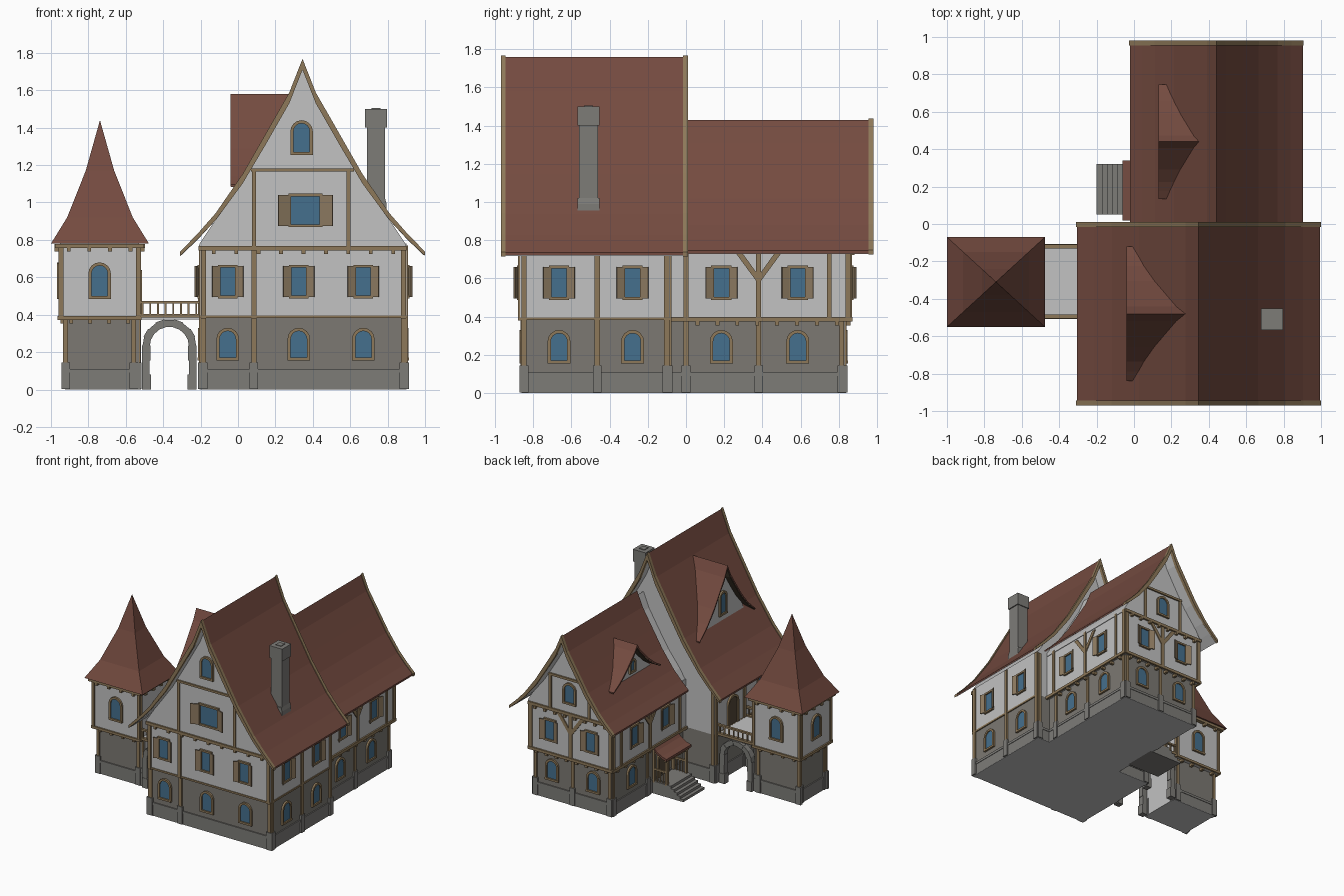
import bpy, bmesh, math
from mathutils import Matrix, Vector

if "Cube" in bpy.data.objects:
    bpy.data.objects.remove(bpy.data.objects["Cube"])

COLOURS = {"plaster": (.54, .54, .54), "stone": (.20, .19, .17), "dressed_stone": (.205, .20, .187),
           "timber": (.27, .19, .10), "shutter_wood": (.26, .19, .115), "dark_wood": (.09, .065, .04),
           "roof_tile": (.175, .07, .051), "glass": (.06, .16, .27)}
mats = {}
for n, c in COLOURS.items():
    mats[n] = bpy.data.materials.new(n)
    mats[n].diffuse_color = (*c, 1)
parts = {}
I = Matrix.Identity(4)
ANGLE = {"front": 0, "right": 90, "back": 180, "left": 270}


def prism(name, mat, pts, y0, y1, M=I):
    """Extrude an (x, z) polygon from y0 to y1 into the named part."""
    if name not in parts:
        parts[name] = (mat, bmesh.new())
    bm = parts[name][1]
    a = [bm.verts.new(M @ Vector((x, y0, z))) for x, z in pts]
    b = [bm.verts.new(M @ Vector((x, y1, z))) for x, z in pts]
    bm.faces.new(a)
    bm.faces.new(b[::-1])
    for i in range(len(a)):
        j = (i + 1) % len(a)
        bm.faces.new((a[i], b[i], b[j], a[j]))


def box(name, mat, x0, x1, y0, y1, z0, z1, M=I):
    prism(name, mat, [(x0, z0), (x1, z0), (x1, z1), (x0, z1)], y0, y1, M)


def spot(side, plane, c):
    """Frame on a wall: local x along it, local -y outward."""
    p = (c, plane, 0) if side in ("front", "back") else (plane, c, 0)
    return Matrix.Translation(p) @ Matrix.Rotation(math.radians(ANGLE[side]), 4, 'Z')


def post(side, plane, c, z0, z1, w=.028, d=.009, name="timber_posts"):
    box(name, "timber", -w / 2, w / 2, -d, .004, z0, z1, spot(side, plane, c))


def rail(side, plane, c0, c1, z0, z1, d=.012):
    post(side, plane, (c0 + c1) / 2, z0, z1, abs(c1 - c0), d, "timber_beams")


def brackets(side, plane, c0, c1, z, n, d=.03):
    for i in range(n):
        post(side, plane, c0 + (c1 - c0) * i / (n - 1), z - .022, z, .02, d, "beam_brackets")


def braces(side, plane, c, z0=.59, z1=.74, spread=.11):
    M = spot(side, plane, c)
    for s in (-1, 1):
        prism("timber_braces", "timber", [(0, z0 - .02), (0, z0 + .025), (s * (spread - .02), z1), (s * (spread + .015), z1)], -.008, .003, M)


def arch(w, z0, z1, n=8):
    r = w / 2
    return [(-r, z0)] + [(-r * math.cos(math.pi * i / n), z1 - r + r * math.sin(math.pi * i / n)) for i in range(n + 1)] + [(r, z0)]


def arched(side, plane, c, z0, z1, w=.12, mat="glass"):
    M = spot(side, plane, c)
    inner = arch(w - .034, z0, z1 - .017)
    prism("window_glass" if mat == "glass" else "doors", mat, inner, -.005, .003, M)
    prism("arched_frames", "timber", arch(w, z0, z1) + inner[::-1], -.015, .003, M)
    if mat == "glass":
        box("window_sills", "timber", -w / 2, w / 2, -.016, .003, z0 - .006, z0 + .01, M)


def shuttered(side, plane, c, z0=.50, z1=.655, w=.09, sw=.042):
    M = spot(side, plane, c)
    box("window_glass", "glass", -w / 2, w / 2, -.005, .003, z0, z1, M)
    for a, b in ((z0 - .012, z0 + .003), (z1 - .003, z1 + .012)):
        box("window_sills", "timber", -w / 2 - .008, w / 2 + .008, -.016, .003, a, b, M)
    for s in (-1, 1):
        box("window_jambs", "timber", s * w / 2 - .006, s * w / 2 + .006, -.014, .003, z0, z1, M)
        H = M @ Matrix.Translation((s * w / 2, -.01, 0)) @ Matrix.Rotation(-s * math.radians(22), 4, 'Z')
        box("shutters", "shutter_wood", min(0, s * sw), max(0, s * sw), -.008, 0, z0 - .005, z1 + .005, H)


def pier(side, plane, c, w=.045):
    box("plinth_piers", "dressed_stone", -w / 2, w / 2, -.015, .01, .003, .145, spot(side, plane, c))


def plinth(x0, x1, y0, y1):
    """Footing, band course and pale underside."""
    for e, a, b in ((.005, .003, .09), (.009, .09, .11)):
        box("plinth", "dressed_stone", x0 - e, x1 + e, y0 - e, y1 + e, a, b)
    box("floor_slab", "plaster", x0 - .005, x1 + .005, y0 - .005, y1 + .005, 0, .0032)


# Flared roof curve shared by both houses and the dormers (half width, height fractions)
CURVE = [(0, 1), (.108, .825), (.31, .60), (.49, .40), (.71, .198), (.86, .09), (1, 0)]


def curve(c, half, z0, z1, lo=0.0):
    """Roof line; lo drops it vertically, less towards the flat eaves."""
    r = [(f * half, z0 + h * (z1 - z0) + lo * (.4 + .6 * min(1, h * 2))) for f, h in CURVE]
    return [(c - x, z) for x, z in r[::-1]] + [(c + x, z) for x, z in r[1:]]


def roof(name, c, half, z0, z1, y0, y1, M=I, t=.034, under="plaster"):
    prism(name, "roof_tile", curve(c, half, z0, z1) + curve(c, half, z0, z1, -t)[::-1], y0, y1, M)
    prism(name + "_lining", under, curve(c, half - .003, z0, z1, -t + .003) + curve(c, half - .003, z0, z1, -t - .008)[::-1], y0 + .003, y1 - .003, M)


def gable(name, c, half, z0, z1, wall, base, y0, y1, M=I):
    top = [p for p in curve(c, half, z0, z1, -.04) if abs(p[0] - c) < wall - .01]
    prism(name, "plaster", [(c - wall, base), (c - wall, base + .025)] + top + [(c + wall, base + .025), (c + wall, base)], y0, y1, M)


def barge(c, half, z0, z1, y):
    prism("bargeboards", "timber", curve(c, half + .004, z0, z1, .008) + curve(c, half + .004, z0, z1, -.05)[::-1], y - .013, y + .013)


# Main house walls, roof and gable timbers
box("main_stone_walls", "stone", -.20, .897, -.857, -.085, .003, .39)
box("main_upper_walls", "plaster", -.20, .90, -.87, -.085, .39, .78)
plinth(-.20, .897, -.857, -.085)
gable("main_gable", .345, .65, .735, 1.765, .55, .755, -.882, -.085)
roof("main_roof", .345, .65, .735, 1.76, -.955, 0)
for y in (-.957, -.003):
    barge(.345, .65, .735, 1.76, y)
for x in (-.185, .085, .885):
    post("front", -.87, x, .38, .76)
    post("front", -.857, x, .14, .39)
    pier("front", -.857, x)
for y in (-.848, -.465, -.10):
    for s, p in (("right", .90), ("left", -.20)):
        post(s, p, y, .14, .77)
        pier(s, p, y)
for x in (-.185, .885):
    post("back", -.085, x, .14, .76)
    pier("back", -.085, x)
rail("front", -.87, -.20, .90, .382, .396, .006)
rail("right", .90, -.87, -.085, .382, .396, .006)
rail("left", -.20, -.87, -.085, .382, .396, .006)
rail("front", -.882, -.21, .90, .744, .768)
brackets("front", -.87, -.13, .83, .746, 9, .02)
rail("front", -.882, .07, .62, 1.165, 1.182)
for x in (.085, .59):
    post("front", -.882, x, .76, 1.17, .022)
for x in (-.055, .325, .67):
    arched("front", -.857, x, .16, .33)
    shuttered("front", -.87, x)
for y in (-.665, -.28):
    arched("right", .897, y, .16, .33)
    shuttered("right", .90, y)
arched("left", -.20, -.67, .16, .33)
shuttered("left", -.20, -.67)
shuttered("front", -.882, .36, .88, 1.035, .165, .07)
arched("front", -.882, .34, 1.26, 1.44)
arched("left", -.20, -.31, .40, .64, .14, "dark_wood")

# Rear wing with a jettied upper floor
box("rear_stone_walls", "stone", .085, .785, -.10, .832, .003, .39)
box("rear_upper_walls", "plaster", .06, .81, -.10, .86, .385, .78)
plinth(.085, .785, -.09, .832)
gable("rear_gable", .44, .4625, .745, 1.435, .375, .755, -.08, .865)
roof("rear_roof", .44, .4625, .745, 1.43, 0, .965)
barge(.44, .4625, .745, 1.43, .968)
for s, lo, up in (("right", .785, .81), ("left", .085, .06)):
    rail(s, up, -.085, .868, .375, .398)
    brackets(s, lo, .06, .79, .376, 8)
    for y in (0, .38, .848):
        post(s, up, y, .39, .77)
    post(s, up, .75, .39, .77, .022)
    for y in (0, .38, .815):
        if s == "right" or y > .35:
            pier(s, lo, y)
            post(s, lo, y, .14, .38, .025)
    braces(s, up, .38)
    for y in (.185, .585):
        shuttered(s, up, y)
        if s == "right" or y > .5:
            arched(s, lo, y, .16, .33)
rail("back", .86, .055, .815, .375, .398)
rail("back", .865, .055, .815, .742, .766)
rail("back", .865, .25, .63, 1.03, 1.048)
brackets("back", .832, .12, .75, .376, 8)
brackets("back", .86, .12, .75, .744, 8, .022)
for x in (.075, .435, .795):
    post("back", .86, x, .39, .76)
for x in (.10, .435, .77):
    pier("back", .832, x)
    post("back", .832, x, .14, .38, .025)
for x in (.265, .615):
    post("back", .865, x, .76, 1.04, .022)
braces("back", .86, .435)
for x in (.25, .62):
    arched("back", .832, x, .16, .33)
    shuttered("back", .86, x)
arched("back", .865, .44, .84, 1.01)

# Dormers on the left slopes
for n, x0, x1, y, half, z0, z1 in (("main_dormer", -.04, .29, -.48, .36, 1.095, 1.58), ("rear_dormer", .13, .37, .44, .305, .965, 1.24)):
    M = spot("left", x0, y)
    roof(n + "_roof", 0, half, z0, z1, 0, x1 - x0, M, .022, "dark_wood")
    gable(n + "_wall", 0, half, z0, z1 + .005, half * .8, z0 - .02, .05, x1 - x0 - .06, M)
    h = z1 - z0
    arched("left", x0 + .05, y, z0 + h * .16, z0 + h * .55, .10 if h > .4 else .08)

# Chimney
box("chimney", "dressed_stone", .69, .787, -.56, -.46, .8, 1.41)
prism("chimney", "dressed_stone", [(.682, .8), (.795, .8), (.795, .99), (.787, 1.02), (.69, 1.02), (.682, .99)], -.568, -.452)
box("chimney_cap", "dressed_stone", .68, .796, -.568, -.452, 1.40, 1.5)
box("chimney_flue", "dressed_stone", .714, .762, -.534, -.486, 1.49, 1.505)

# Tower
box("tower_stone_walls", "stone", -.92, -.53, -.48, -.14, .003, .38)
box("tower_upper_walls", "plaster", -.952, -.528, -.51, -.11, .375, .78)
plinth(-.92, -.53, -.48, -.14)
for side, lo, up, c in (("front", -.48, -.51, -.74), ("back", -.14, -.11, -.74), ("left", -.92, -.952, -.31), ("right", -.53, -.528, -.31)):
    hl, hu = (.182, .205) if side in ("front", "back") else (.155, .19)
    for s in (-1, 1):
        pier(side, lo, c + s * hl)
        post(side, lo, c + s * hl, .14, .38, .025)
        post(side, up, c + s * hu, .38, .77, .022)
    rail(side, up, c - hu - .015, c + hu + .015, .372, .392)
    rail(side, up, c - hu - .03, c + hu + .03, .758, .778, .03)
    if side != "right":
        brackets(side, lo, c - hl + .03, c + hl - .03, .374, 4)
        arched(side, up, c, .49, .68)
    else:
        arched(side, up, c, .40, .64, .14, "dark_wood")
    brackets(side, up, c - hu + .04, c + hu - .04, .76, 4, .028)

# Flared four-sided tower roof
bm = bmesh.new()
rings = [[bm.verts.new((-.738 + .262 * f * sx, -.31 + .24 * f * sy, z)) for sx, sy in ((-1, -1), (1, -1), (1, 1), (-1, 1))]
         for f, z in ((1, .78), (.67, .92), (.29, 1.17))]
tip = bm.verts.new((-.738, -.31, 1.44))
bm.faces.new(rings[0])
for i in range(4):
    j = (i + 1) % 4
    for a, b in zip(rings, rings[1:]):
        bm.faces.new((a[i], a[j], b[j], b[i]))
    bm.faces.new((rings[2][i], rings[2][j], tip))
parts["tower_roof"] = ("roof_tile", bm)

# Bridge: deck, railings, stone arches
box("bridge_deck", "plaster", -.535, -.195, -.49, -.12, .375, .395)
box("bridge_inner_wall", "plaster", -.535, -.518, -.46, -.15, 0, .375)
for y in (-.495, -.12):
    box("bridge_beams", "timber", -.53, -.20, y - .012, y + .012, .385, .405)
    box("bridge_railing", "timber", -.53, -.20, y - .01, y + .01, .46, .474)
    for i in range(8):
        x = -.51 + i * .041
        box("bridge_balusters", "timber", x - .005, x + .005, y - .005, y + .005, .4, .462)
for y0, y1 in ((-.50, -.455), (-.16, -.115)):
    for i in range(9):
        a, b, e = math.pi * i / 9, math.pi * (i + 1) / 9, .004 * (i % 2)
        prism("arch_stones", "dressed_stone", [(-.367 + r * math.cos(t), .23 + r * math.sin(t))
              for r, t in ((.105, a), (.144 + e, a), (.144 + e, b), (.105, b))], y0 - e, y1 + e)
    for s in (-1, 1):
        for i, w in enumerate((.048, .041, .045)):
            xs = sorted((-.367 + s * .146, -.367 + s * (.146 - w)))
            z = (0, .08, .155, .235)
            box("arch_piers", "dressed_stone", *xs, y0 - .003 * (i == 0), y1 + .003 * (i == 0), z[i], z[i + 1])

# Porch with steps
box("porch_floor", "dressed_stone", -.06, .10, .05, .32, 0, .10)
for i in range(5):
    box("porch_steps", "dressed_stone", -.20 + i * .028, -.055, .05, .32, i * .02, i * .02 + .02)
top = [(.09, .425), (.03, .36), (-.02, .33), (-.062, .318)]
prism("porch_roof", "roof_tile", top + [(x, z - .02) for x, z in top[::-1]], .02, .34)
for y in (.06, .31):
    for x in (-.045, .07):
        box("porch_posts", "timber", x - .01, x + .01, y - .01, y + .01, .09, .315 if x < 0 else .38)
    box("porch_rails", "timber", -.045, .08, y - .007, y + .007, .19, .205)
    for i in range(3):
        box("porch_rails", "timber", -.018 + i * .027, -.008 + i * .027, y - .005, y + .005, .1, .195)
box("porch_rails", "timber", -.055, -.035, .04, .33, .285, .305)
arched("left", .085, .185, .10, .32, .14, "dark_wood")

# Turn every part into an object
for name, (mat, bm) in parts.items():
    bmesh.ops.recalc_face_normals(bm, faces=bm.faces)
    me = bpy.data.meshes.new(name)
    bm.to_mesh(me)
    bm.free()
    me.materials.append(mats[mat])
    bpy.context.collection.objects.link(bpy.data.objects.new(name, me))

for m in bpy.data.materials:
    if m.users and not m.is_grease_pencil:
        m.use_nodes = True
        m.node_tree.nodes["Principled BSDF"].inputs["Base Color"].default_value = m.diffuse_color
